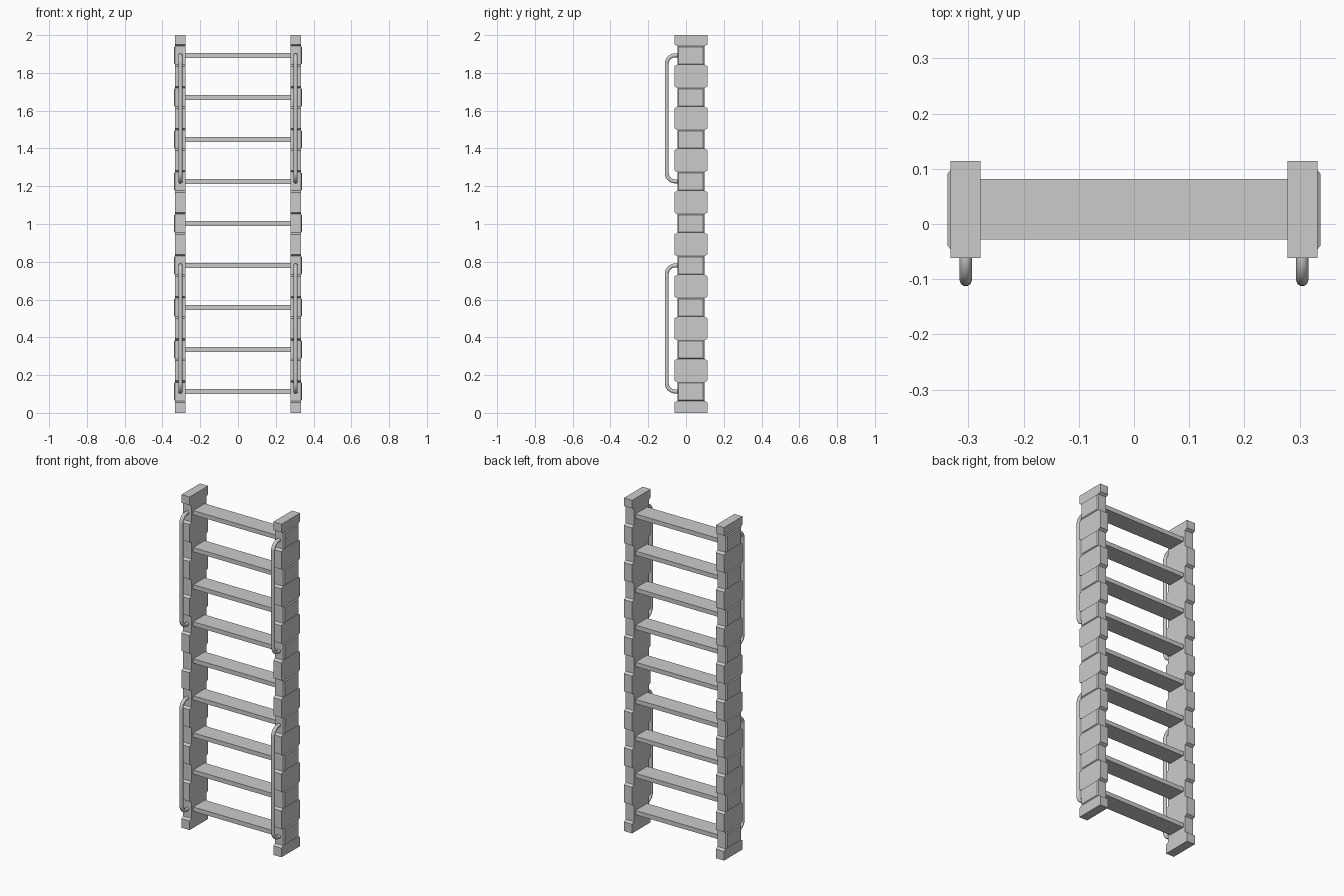
import bpy, bmesh, math

if "Cube" in bpy.data.objects:
    bpy.data.objects.remove(bpy.data.objects["Cube"])

RUNGS = [0.113 + 0.2225 * i for i in range(9)]
X_IN, X_OUT, X_PLATE = 0.278, 0.3325, 0.338   # rail side planes
Y_WIDE, Y_CORE = (-0.062, 0.114), (-0.046, 0.098)
HALF = 0.049                                  # half height of a notch


def add_mesh(name, bm):
    bmesh.ops.recalc_face_normals(bm, faces=bm.faces)
    me = bpy.data.meshes.new(name)
    bm.to_mesh(me)
    bm.free()
    ob = bpy.data.objects.new(name, me)
    bpy.context.collection.objects.link(ob)
    return ob


def box(name, x, y, z):
    bm = bmesh.new()
    bmesh.ops.create_cube(bm, size=1)
    for v in bm.verts:
        v.co = [lo + (c + 0.5) * (hi - lo) for c, (lo, hi) in zip(v.co, (x, y, z))]
    return add_mesh(name, bm)


def edge_profile(k):
    """Notched edge of a rail, bottom to top; k = 0 front, 1 back."""
    w, c = Y_WIDE[k], Y_CORE[k]
    pts = [(w, 0)]
    for z in RUNGS:
        pts += [(w, z - HALF - 0.009), (c, z - HALF),
                (c, z + HALF), (w, z + HALF + 0.009)]
    return pts + [(w, 2)]


def rail(name, s):
    bm = bmesh.new()
    front, back = edge_profile(0), edge_profile(1)
    rows = [[bm.verts.new((s * x, y, z)) for x, (y, z) in
             ((X_IN, f), (X_OUT, f), (X_OUT, b), (X_IN, b))]
            for f, b in zip(front, back)]
    for a, b in zip(rows, rows[1:]):
        for i in range(4):
            j = (i + 1) % 4
            bm.faces.new((a[i], a[j], b[j], b[i]))
    bm.faces.new(rows[0])
    bm.faces.new(rows[-1])
    # merge the coplanar side strips
    bmesh.ops.dissolve_limit(bm, angle_limit=0.01, verts=bm.verts, edges=bm.edges)
    return add_mesh(name, bm)


def plate(name, s, z):
    """Thin raised pad with sloped edges on the outer rail face."""
    bm = bmesh.new()
    rings = []
    for x, inset in ((X_OUT - 0.003, 0), (X_OUT, 0), (X_PLATE, 0.007)):
        y0, y1 = Y_CORE[0] + inset, Y_CORE[1] - inset
        z0, z1 = z - HALF + inset * 0.6, z + HALF - inset * 0.6
        rings.append([bm.verts.new((s * x, y, zz)) for y, zz in
                      ((y0, z0), (y1, z0), (y1, z1), (y0, z1))])
    for a, b in zip(rings, rings[1:]):
        for i in range(4):
            j = (i + 1) % 4
            bm.faces.new((a[i], a[j], b[j], b[i]))
    bm.faces.new(rings[0])
    bm.faces.new(rings[-1])
    return add_mesh(name, bm)


def handle(name, x, z0, z1):
    """Bent grab bar swept along a rounded U path."""
    y_bar, r = -0.102, 0.045
    path = [(-0.04, z0)]
    for i in range(9):
        a = math.pi / 2 * i / 8
        path.append((y_bar + r - r * math.sin(a), z0 + r - r * math.cos(a)))
    path += [(y, z0 + z1 - z) for y, z in reversed(path)]
    cu = bpy.data.curves.new(name, 'CURVE')
    cu.dimensions = '3D'
    cu.bevel_depth = 0.011
    cu.bevel_resolution = 3
    cu.use_fill_caps = True
    sp = cu.splines.new('POLY')
    sp.points.add(len(path) - 1)
    for p, (y, z) in zip(sp.points, path):
        p.co = (x, y, z, 1)
    ob = bpy.data.objects.new(name, cu)
    bpy.context.collection.objects.link(ob)
    bpy.ops.object.select_all(action='DESELECT')
    ob.select_set(True)
    bpy.context.view_layer.objects.active = ob
    bpy.ops.object.convert(target='MESH')
    bpy.ops.object.shade_smooth_by_angle(angle=math.radians(40))


# Side rails with their pads and grab bars
for side, s in (("left", -1), ("right", 1)):
    rail(side + "_rail", s)
    for i, z in enumerate(RUNGS):
        plate(f"{side}_pad_{i + 1}", s, z)
    handle(side + "_lower_handle", s * 0.305, RUNGS[0], RUNGS[3])
    handle(side + "_upper_handle", s * 0.305, RUNGS[5], RUNGS[8])

# Flat treads
for i, z in enumerate(RUNGS):
    box(f"rung_{i + 1}", (-X_IN - 0.002, X_IN + 0.002), (-0.028, 0.082), (z - 0.013, z + 0.013))
